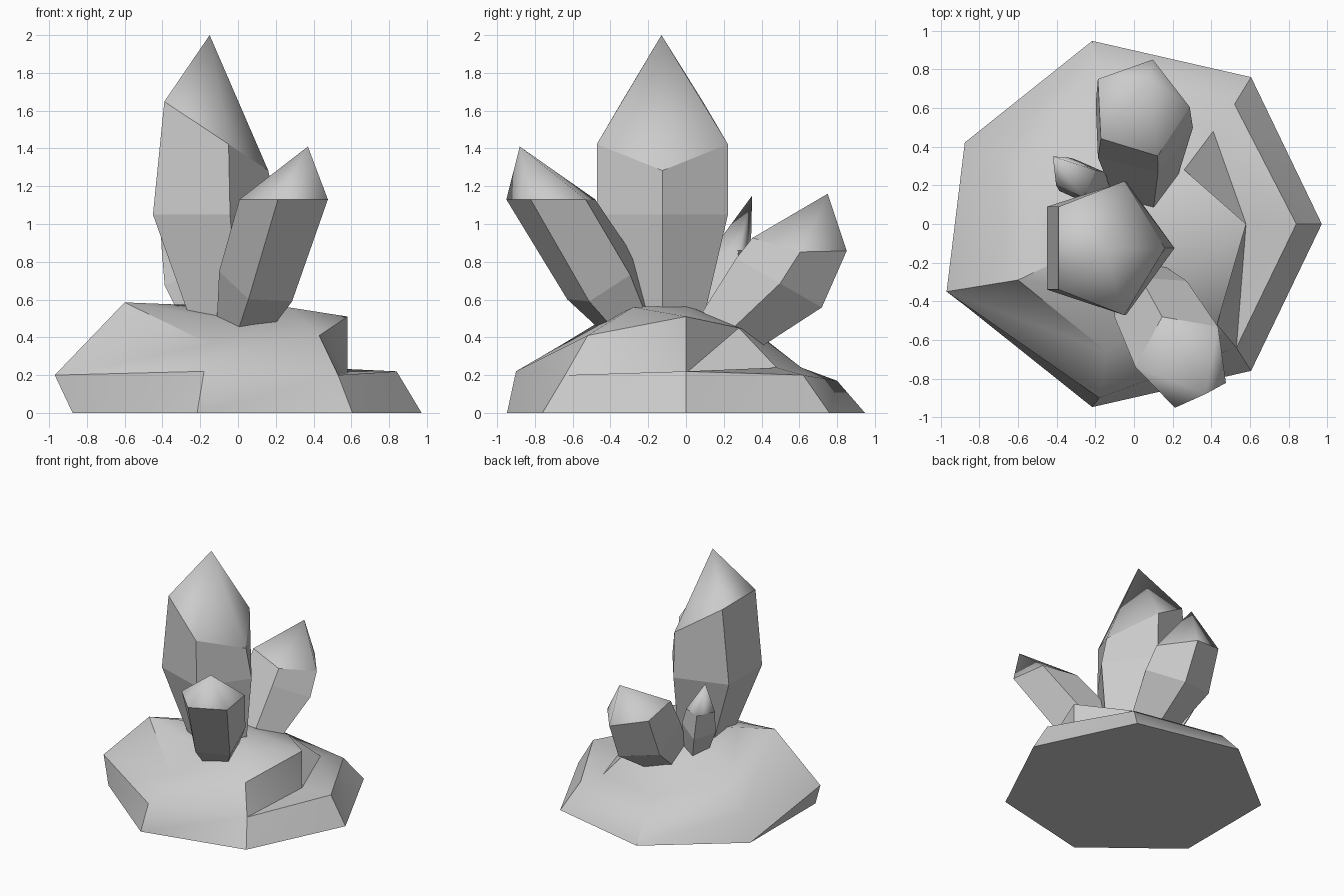
import bpy, bmesh, math
from mathutils import Vector

if "Cube" in bpy.data.objects:
    bpy.data.objects.remove(bpy.data.objects["Cube"])


def finish(name, bm):
    bmesh.ops.recalc_face_normals(bm, faces=bm.faces)
    mesh = bpy.data.meshes.new(name)
    bm.to_mesh(mesh)
    bm.free()
    obj = bpy.data.objects.new(name, mesh)
    bpy.context.collection.objects.link(obj)
    return obj


def crystal(name, sides, phase, rings, tip):
    """Loft faceted rings (centre, normal, radius) and close with a point."""
    bm = bmesh.new()
    loops = []
    for centre, normal, radius in rings:
        turn = Vector((0, 0, 1)).rotation_difference(Vector(normal))
        loop = []
        for i in range(sides):
            a = math.radians(phase) + math.tau * i / sides
            p = Vector((math.cos(a), math.sin(a), 0)) * radius
            loop.append(bm.verts.new(Vector(centre) + turn @ p))
        loops.append(loop)
    bm.faces.new(loops[0][::-1])
    apex = bm.verts.new(tip)
    for i in range(sides):
        j = (i + 1) % sides
        for low, high in zip(loops, loops[1:]):
            bm.faces.new((low[i], low[j], high[j], high[i]))
        # rounded shading on the point, flat facets on the shaft
        bm.faces.new((loops[-1][i], loops[-1][j], apex)).smooth = True
    return finish(name, bm)


# Rock base: seven-sided rings, with a broken ledge on the right
foot = [(0.972 * math.cos(math.tau * i / 7), 0.972 * math.sin(math.tau * i / 7), 0)
        for i in range(7)]
lower = [(0.84, 0, 0.22), (0.52, 0.62, 0.20), (-0.18, 0.80, 0.17), (-0.78, 0.36, 0.20),
         (-0.97, -0.35, 0.20), (-0.18, -0.90, 0.22), (0.53, -0.64, 0.20)]
ledge = [(0.58, 0, 0.21), (0.41, 0.48, 0.24), (-0.14, 0.61, 0.24), (-0.60, 0.30, 0.34),
         (-0.60, -0.29, 0.585), (-0.14, -0.66, 0.36), (0.43, -0.52, 0.41)]
crown = [(0.58, 0, 0.51), (0.26, 0.28, 0.45), (-0.09, 0.38, 0.42), (-0.36, 0.18, 0.50),
         (-0.35, -0.17, 0.575), (-0.08, -0.36, 0.50), (0.26, -0.28, 0.56)]
bm = bmesh.new()
loops = [[bm.verts.new(p) for p in ring] for ring in (foot, lower, ledge, crown)]
bm.faces.new(loops[0][::-1])
top = bm.verts.new((0, 0, 0.57))
for i in range(7):
    j = (i + 1) % 7
    for a, b in zip(loops, loops[1:]):
        bm.faces.new((a[i], a[j], b[j]))
        bm.faces.new((a[i], b[j], b[i]))
    bm.faces.new((loops[-1][i], loops[-1][j], top))
for f in bm.faces:
    f.smooth = True
rock = finish("rock_base", bm)
rock.data.set_sharp_from_angle(angle=math.radians(35))

# Tall main crystal with a slanted shoulder
crystal("main_crystal", 5, 0, [
    ((-0.05, -0.125, 0.38), (0, 0, 1), 0.20),
    ((-0.155, -0.125, 1.05), (0, 0, 1), 0.365),
    ((-0.144, -0.125, 1.485), (0.553, 0, 0.833), 0.365)], (-0.15, -0.13, 2.0))

# Crystal leaning to the front
crystal("front_crystal", 5, 44, [
    ((0.0, -0.25, 0.40), (0.297, -0.506, 0.81), 0.12),
    ((0.11, -0.44, 0.70), (0.297, -0.506, 0.81), 0.22),
    ((0.255, -0.705, 1.13), (0, 0, 1), 0.25)], (0.37, -0.88, 1.41))

# Crystal leaning to the back
crystal("back_crystal", 5, 2, [
    ((0.04, 0.22, 0.43), (0, 0.62, 0.78), 0.18),
    ((0.03, 0.49, 0.69), (0, 0.5, 0.87), 0.275),
    ((0.03, 0.60, 0.91), (0.22, 0.15, 1), 0.265)], (0.075, 0.75, 1.16))

# Small splinter beside the main crystal
crystal("small_crystal", 4, 20, [
    ((-0.18, 0.14, 0.42), (-0.3, 0.25, 0.9), 0.08),
    ((-0.27, 0.22, 0.70), (-0.3, 0.25, 0.9), 0.13),
    ((-0.30, 0.24, 0.86), (0, 0, 1), 0.11)], (-0.42, 0.35, 1.15))
